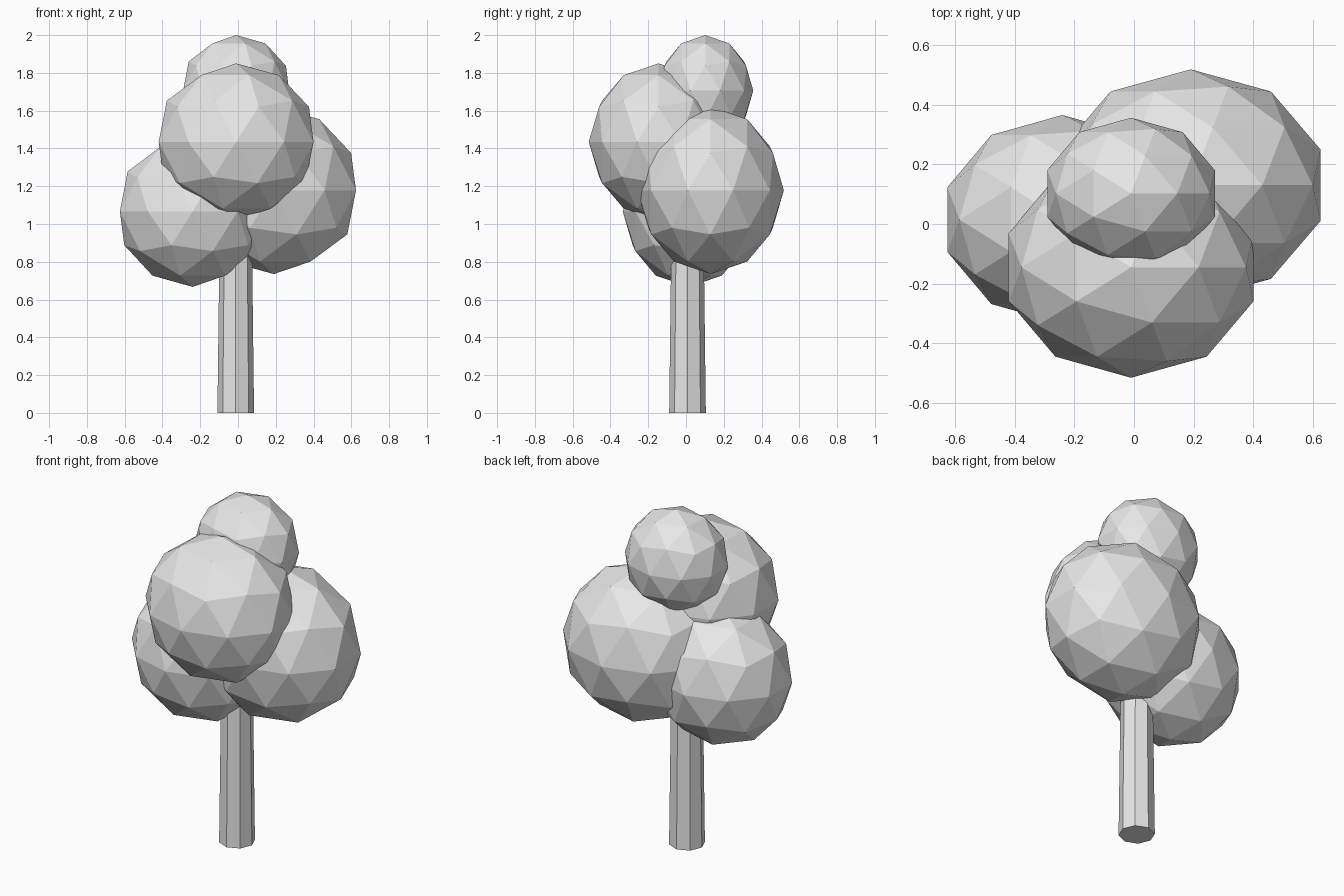
import bpy

cube = bpy.data.objects.get("Cube")
if cube:
    bpy.data.objects.remove(cube, do_unlink=True)


def make_material(name, color):
    mat = bpy.data.materials.new(name)
    mat.use_nodes = True
    mat.diffuse_color = color
    mat.node_tree.nodes["Principled BSDF"].inputs["Base Color"].default_value = color
    return mat


grey = make_material("light grey", (0.8, 0.8, 0.8, 1))


def finish(name):
    obj = bpy.context.object
    obj.name = name
    obj.data.materials.append(grey)
    bpy.ops.object.shade_flat()
    return obj


def foliage(name, center, radii):
    """A faceted, slightly stretched ball of leaves."""
    bpy.ops.mesh.primitive_ico_sphere_add(subdivisions=2, radius=1, location=center)
    finish(name).scale = radii


# Tapered eight-sided trunk, ending inside the crown
trunk_height = 1.15
bpy.ops.mesh.primitive_cone_add(vertices=8, radius1=0.097, radius2=0.083,
                                depth=trunk_height,
                                location=(-0.012, 0.008, trunk_height / 2))
finish("trunk")

# Crown of four overlapping clumps
foliage("foliage_front", (-0.01, -0.145, 1.435), (0.431, 0.37, 0.415))
foliage("foliage_left", (0.19, 0.13, 1.178), (0.457, 0.388, 0.443))
foliage("foliage_right", (-0.24, 0.015, 1.067), (0.405, 0.35, 0.40))
foliage("foliage_top", (-0.01, 0.102, 1.706), (0.295, 0.254, 0.294))
